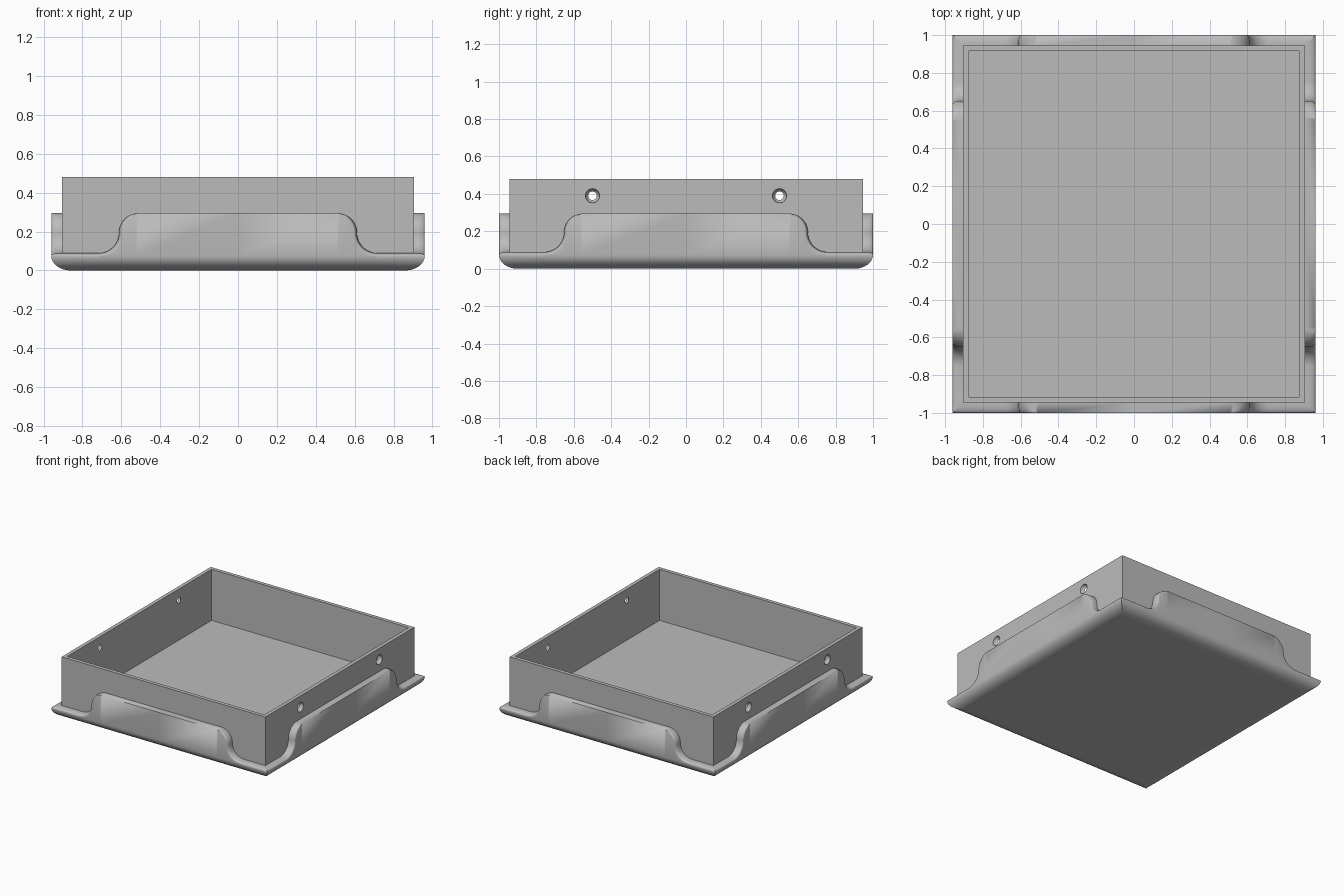
import bpy, bmesh
from math import sin, cos, pi, radians
from mathutils import Matrix

if "Cube" in bpy.data.objects:
    bpy.data.objects.remove(bpy.data.objects["Cube"], do_unlink=True)

grey = bpy.data.materials.new("plain grey")
grey.use_nodes = True
grey.diffuse_color = (0.5, 0.5, 0.5, 1)
grey.node_tree.nodes["Principled BSDF"].inputs["Base Color"].default_value = (0.5, 0.5, 0.5, 1)

HALF_X, HALF_Y = 0.96, 1.0      # outside of the skirt
SKIRT = 0.055                   # skirt thickness around the box
TAB_TOP, LIP_TOP = 0.295, 0.09  # raised and lowered skirt heights
BASE_IN, BASE_UP = 0.1, 0.075   # rounded bottom edge
ROUND_IN, ROUND_DOWN = 0.045, 0.015


def finish(name, bm, smooth=True):
    bmesh.ops.recalc_face_normals(bm, faces=bm.faces)
    mesh = bpy.data.meshes.new(name)
    bm.to_mesh(mesh)
    bm.free()
    obj = bpy.data.objects.new(name, mesh)
    bpy.context.collection.objects.link(obj)
    mesh.materials.append(grey)
    if smooth:
        select(obj)
        bpy.ops.object.shade_smooth_by_angle(angle=radians(35))
    return obj


def select(obj):
    bpy.ops.object.select_all(action="DESELECT")
    obj.select_set(True)
    bpy.context.view_layer.objects.active = obj


def outline(half, tab):
    """Top edge of one skirt side: (u, z, normal u, normal z, rounding)."""
    r = (TAB_TOP - LIP_TOP) / 2
    steps = 12
    right = [(0, TAB_TOP, 0, 1, 0)]
    for i in range(steps + 1):          # convex shoulder, rounding fades in
        a = pi / 2 * i / steps
        right.append((tab + r * sin(a), TAB_TOP - r + r * cos(a), sin(a), cos(a), min(1, 2 * i / steps)))
    for i in range(1, steps + 1):       # concave foot
        a = pi / 2 * (1 - i / steps)
        right.append((tab + 2 * r - r * sin(a), LIP_TOP + r - r * cos(a), sin(a), cos(a), 1))
    right.append((half, LIP_TOP, 0, 1, 1))
    left = [(-u, z, -nu, nz, k) for u, z, nu, nz, k in reversed(right[1:])]
    return left + right


def skirt_side(name, half, depth, tab, turn):
    bm = bmesh.new()
    grid = []
    for u, z, nu, nz, k in outline(half, tab):
        rows = []
        for i in range(9):              # rounded bottom edge
            a = pi / 2 * i / 8
            rows.append((u, BASE_IN * (1 - sin(a)), BASE_UP * (1 - cos(a))))
        for i in range(7):              # rounded top edge
            a = pi / 2 * i / 6
            drop = ROUND_DOWN * k * (1 - sin(a))
            rows.append((u - nu * drop, ROUND_IN * k * (1 - cos(a)), z - nz * drop))
        rows.append((u, SKIRT + 0.003, z))
        # mitre the ends so neighbouring sides meet
        grid.append([bm.verts.new((max(inset - half, min(half - inset, v)), inset - depth, h))
                     for v, inset, h in rows])
    for a, b in zip(grid, grid[1:]):
        for j in range(len(a) - 1):
            bm.faces.new((a[j], b[j], b[j + 1], a[j + 1]))
    bmesh.ops.remove_doubles(bm, verts=bm.verts, dist=0.0001)
    bmesh.ops.transform(bm, matrix=Matrix.Rotation(turn, 4, "Z"), verts=bm.verts)
    obj = finish(name, bm)
    # open sheet: make sure the faces point outward
    mid = Matrix.Rotation(turn, 3, "Z") @ Matrix.Identity(3).col[1]
    if sum(p.normal.dot(mid) * p.area for p in obj.data.polygons) > 0:
        obj.data.flip_normals()


# Four skirt sides with raised tabs
skirt_side("front_skirt", HALF_X, HALF_Y, 0.51, 0)
skirt_side("back_skirt", HALF_X, HALF_Y, 0.51, pi)
skirt_side("left_skirt", HALF_Y, HALF_X, 0.55, pi / 2)
skirt_side("right_skirt", HALF_Y, HALF_X, 0.55, -pi / 2)

# Flat underside
bm = bmesh.new()
bx, by = HALF_X - BASE_IN, HALF_Y - BASE_IN
bm.faces.new([bm.verts.new(p) for p in ((-bx, -by, 0), (-bx, by, 0), (bx, by, 0), (bx, -by, 0))])
underside = finish("underside", bm, False)
if underside.data.polygons[0].normal.z > 0:
    underside.data.flip_normals()

# Open box: inset the top face and push it down to the floor
BOX_X, BOX_Y, BOX_TOP, BOX_LOW, FLOOR = 0.905, 0.945, 0.48, 0.03, 0.07
bm = bmesh.new()
bmesh.ops.create_cube(bm, size=1)
bmesh.ops.scale(bm, vec=(2 * BOX_X, 2 * BOX_Y, BOX_TOP - BOX_LOW), verts=bm.verts)
bmesh.ops.translate(bm, vec=(0, 0, (BOX_TOP + BOX_LOW) / 2), verts=bm.verts)
top = max(bm.faces, key=lambda f: f.calc_center_median().z)
bmesh.ops.inset_region(bm, faces=[top], thickness=0.042)
top = bmesh.ops.extrude_discrete_faces(bm, faces=[top])["faces"][0]
for v in top.verts:
    v.co.z = FLOOR
box = finish("box", bm, False)

# Round dimples in the left and right walls
bm = bmesh.new()
for x in (-BOX_X, BOX_X):
    for y in (-0.5, 0.5):
        bmesh.ops.create_uvsphere(bm, u_segments=24, v_segments=12, radius=0.038,
                                  matrix=Matrix.Translation((x, y, 0.39)))
cutter = finish("dimple_cutter", bm, False)
cutter.hide_render = True
cut = box.modifiers.new("dimples", "BOOLEAN")
cut.operation, cut.solver, cut.object = "DIFFERENCE", "EXACT", cutter
select(box)
bpy.ops.object.modifier_apply(modifier=cut.name)
bpy.data.objects.remove(cutter, do_unlink=True)
bpy.ops.object.shade_smooth_by_angle(angle=radians(35))
